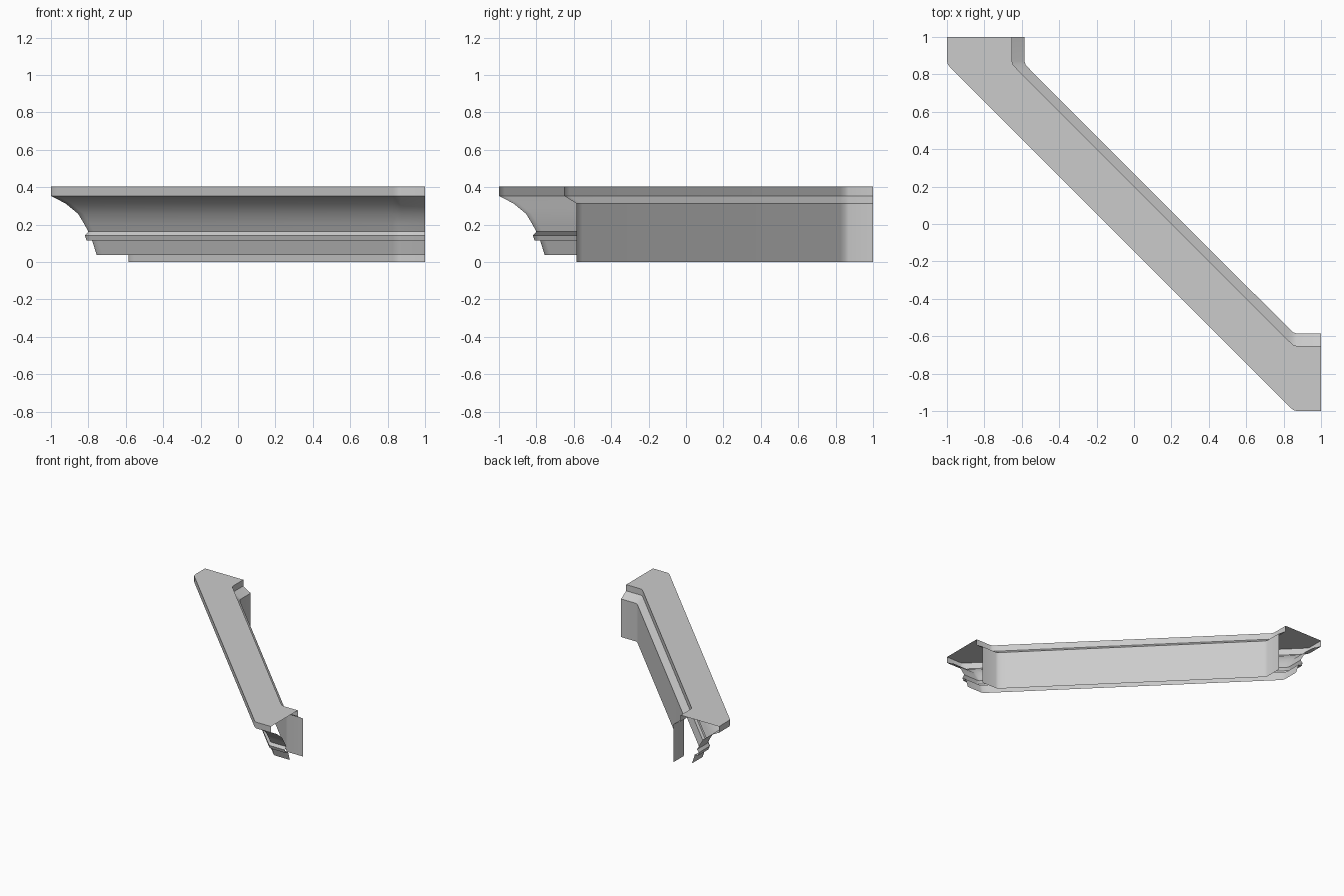
import bpy, bmesh, math

cube = bpy.data.objects.get("Cube")
if cube:
    bpy.data.objects.remove(cube, do_unlink=True)

stone = bpy.data.materials.new("grey_stone")
stone.use_nodes = True
colour = (0.6, 0.6, 0.6, 1)
stone.diffuse_color = colour
stone.node_tree.nodes["Principled BSDF"].inputs["Base Color"].default_value = colour
stone.use_backface_culling = False


def path_at(depth):
    """Cornice path, at a given depth behind its outermost front edge."""
    d = depth - 1
    half = [(d, 1), (d, 0.87), (d + 0.006, 0.85), (d + 0.03, 0.825)]
    return half + [(y, x) for x, y in reversed(half)]


def sweep(name, profile):
    """Sweep an open (depth, height) profile along the path."""
    bm = bmesh.new()
    rows = [[bm.verts.new((x, y, z)) for x, y in path_at(d)] for d, z in profile]
    for low, high in zip(rows, rows[1:]):
        for i in range(len(low) - 1):
            bm.faces.new((low[i], low[i + 1], high[i + 1], high[i]))
    mesh = bpy.data.meshes.new(name)
    bm.to_mesh(mesh)
    bm.free()
    mesh.materials.append(stone)
    obj = bpy.data.objects.new(name, mesh)
    bpy.context.collection.objects.link(obj)
    bpy.ops.object.select_all(action='DESELECT')
    obj.select_set(True)
    bpy.context.view_layer.objects.active = obj
    bpy.ops.object.shade_smooth_by_angle(angle=math.radians(30))


# Front moulding, from the foot up
sweep("front_foot", [(0.245, 0.037), (0.22, 0.115)])
sweep("front_bead", [(0.22, 0.115), (0.19, 0.115), (0.182, 0.142), (0.2, 0.163)])
sweep("front_cove", [(0.2, 0.163), (0.177, 0.205), (0.145, 0.258),
                     (0.078, 0.313), (0, 0.354)])

# Flat top with its front and back lips
sweep("top_slab", [(0, 0.354), (0, 0.405), (0.348, 0.405), (0.348, 0.354)])

# Sloped ledge and plain wall behind
sweep("back_ledge", [(0.348, 0.354), (0.415, 0.313)])
sweep("back_wall", [(0.415, 0.313), (0.415, 0)])
